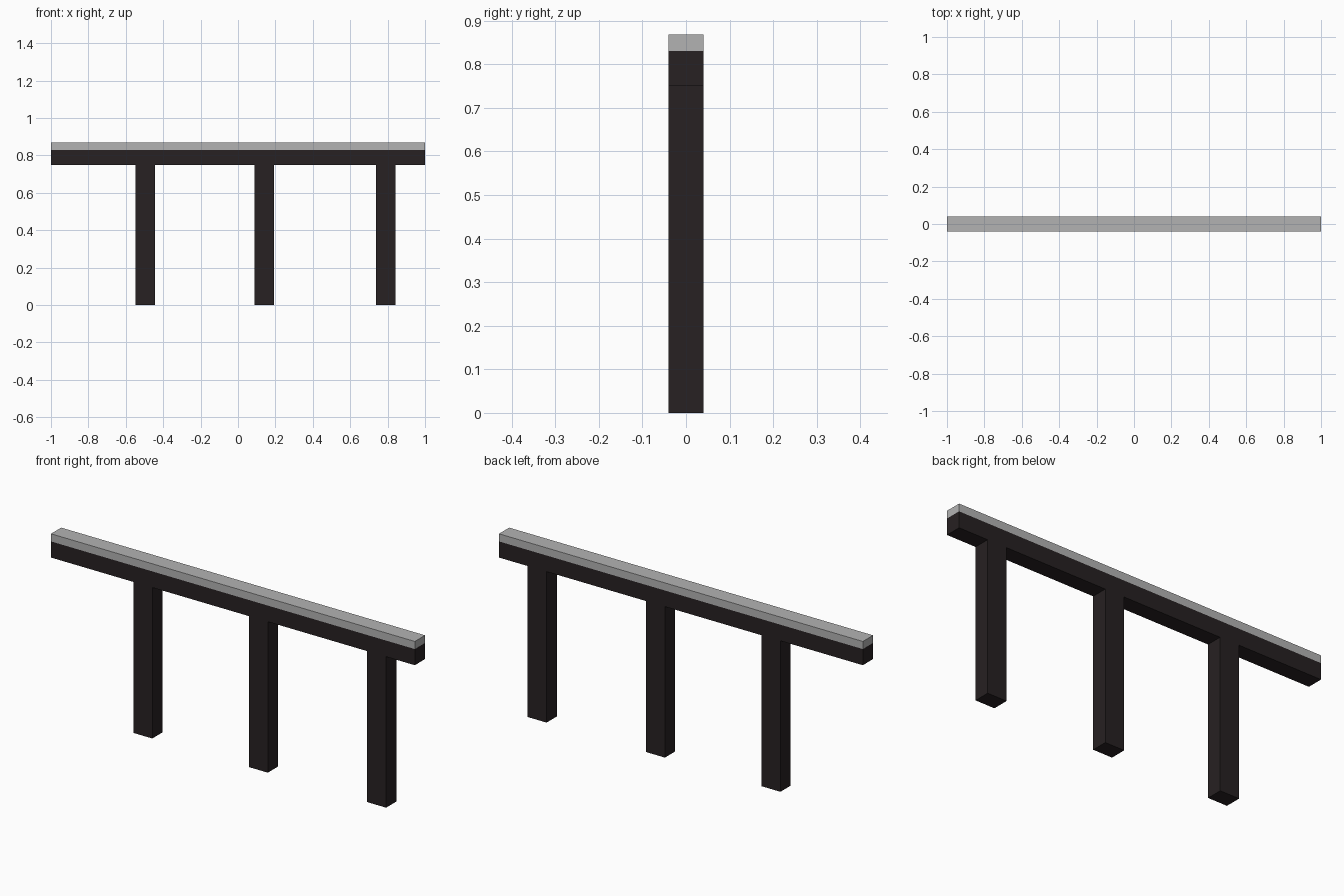
import bpy

if "Cube" in bpy.data.objects:
    bpy.data.objects.remove(bpy.data.objects["Cube"])


def material(name, rgb):
    m = bpy.data.materials.new(name)
    m.diffuse_color = (*rgb, 1)
    m.use_nodes = True
    m.node_tree.nodes["Principled BSDF"].inputs["Base Color"].default_value = m.diffuse_color
    return m


def box(name, x0, x1, z0, z1, mat, depth=0.08):
    bpy.ops.mesh.primitive_cube_add(size=1, location=((x0 + x1) / 2, 0, (z0 + z1) / 2))
    ob = bpy.context.object
    ob.name = name
    ob.scale = (x1 - x0, depth, z1 - z0)
    bpy.ops.object.transform_apply(location=False, rotation=False, scale=True)
    ob.data.materials.append(mat)
    return ob


dark = material("dark_timber", (0.02, 0.015, 0.016))
grey = material("grey_cap", (0.45, 0.45, 0.45))

# Posts
for i, x in enumerate((-0.495, 0.14, 0.79)):
    box(f"post_{i + 1}", x - 0.052, x + 0.052, 0, 0.75, dark)

# Beam resting on the posts, with a pale cap along its top
box("beam", -1, 1, 0.75, 0.83, dark)
box("cap_rail", -1, 1, 0.83, 0.868, grey)
